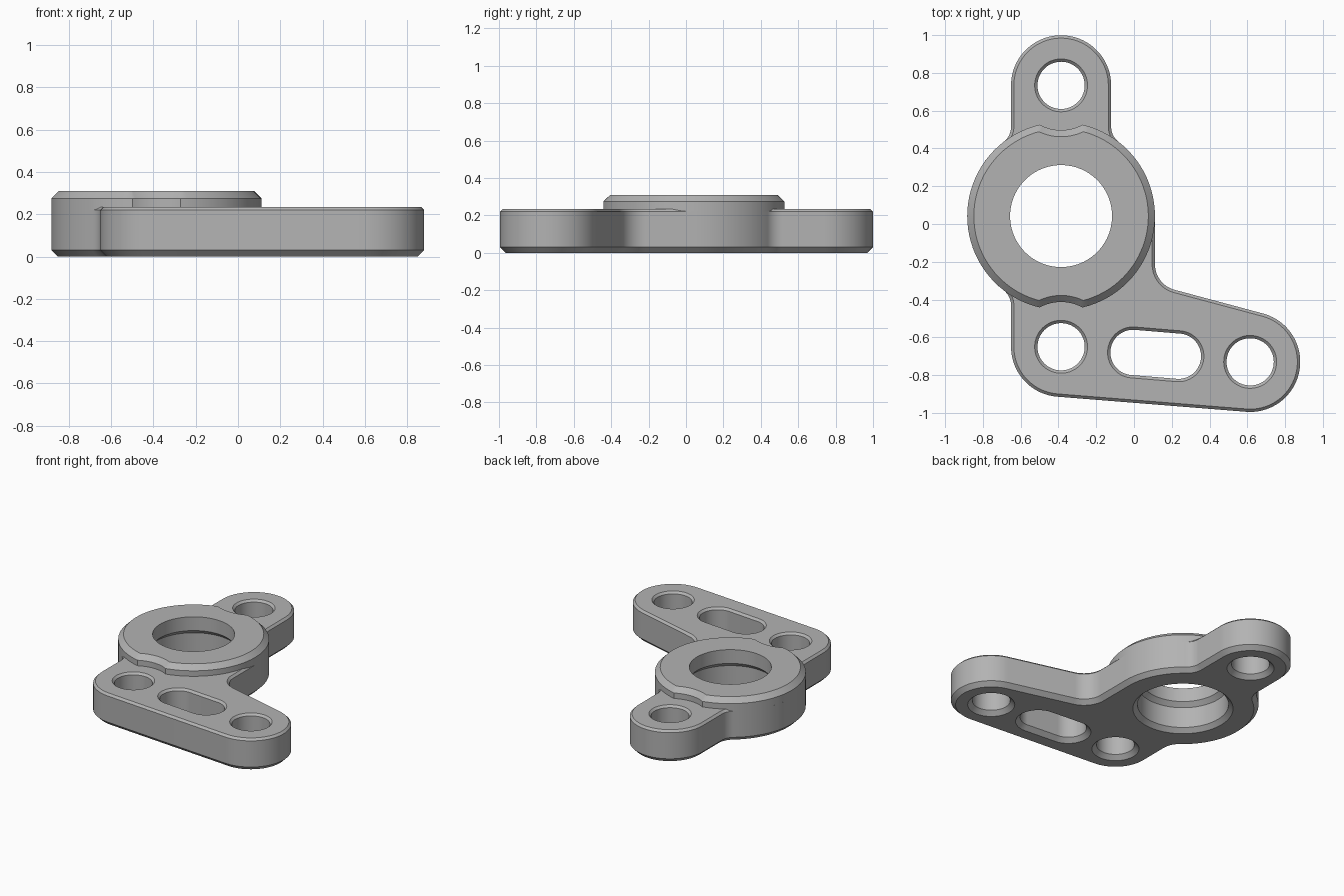
import bpy, bmesh, math
from mathutils import Vector

if "Cube" in bpy.data.objects:
    bpy.data.objects.remove(bpy.data.objects["Cube"])

grey = bpy.data.materials.new("machined_grey")
grey.diffuse_color = (0.45, 0.45, 0.45, 1)
grey.use_nodes = True
grey.node_tree.nodes["Principled BSDF"].inputs["Base Color"].default_value = grey.diffuse_color


def arc(c, r, a0, a1, step=4):
    """Points on an arc, degrees; a1 < a0 runs clockwise."""
    n = max(2, round(abs(a1 - a0) / step))
    return [Vector((c[0] + r * math.cos(math.radians(a0 + (a1 - a0) * i / n)),
                    c[1] + r * math.sin(math.radians(a0 + (a1 - a0) * i / n)))) for i in range(n + 1)]


def circle(c, r):
    return arc(c, r, 0, 360, 3.75)


def clean(pts):
    out = []
    for p in pts:
        if not out or (p - out[-1]).length > 1e-4:
            out.append(p)
    if (out[0] - out[-1]).length < 1e-4:
        out.pop()
    return out


def inset(pts, d):
    """Mitred inward offset of a counter-clockwise loop."""
    res = []
    for i, p in enumerate(pts):
        e0 = (p - pts[i - 1]).normalized()
        e1 = (pts[(i + 1) % len(pts)] - p).normalized()
        n0, n1 = Vector((-e0.y, e0.x)), Vector((-e1.y, e1.x))
        res.append(p + (n0 + n1) * (d / (1 + n0.dot(n1))))
    return res


def build(name, walls, bottom=True):
    """walls: (loop, [(inset, z), ...]) for the outline and each hole; caps close them."""
    bm = bmesh.new()
    caps = ([], [])
    for pts, layers in walls:
        pts = clean(pts)
        rings = [[bm.verts.new((p.x, p.y, z)) for p in inset(pts, d)] for d, z in layers]
        n = len(pts)
        for a, b in zip(rings, rings[1:]):
            for i in range(n):
                j = (i + 1) % n
                bm.faces.new((a[i], a[j], b[j], b[i]))
        for cap, ring in zip(caps, (rings[0], rings[-1])):
            cap += [bm.edges.get((ring[i], ring[(i + 1) % n])) for i in range(n)]
    for edges, use, nz in ((caps[0], bottom, -1), (caps[1], True, 1)):
        if use:
            bmesh.ops.triangle_fill(bm, edges=edges, use_beauty=True, normal=(0, 0, nz))
    bmesh.ops.recalc_face_normals(bm, faces=bm.faces)
    me = bpy.data.meshes.new(name)
    bm.to_mesh(me)
    bm.free()
    me.materials.append(grey)
    ob = bpy.data.objects.new(name, me)
    bpy.context.collection.objects.link(ob)
    bpy.context.view_layer.objects.active = ob
    ob.select_set(True)
    bpy.ops.object.shade_smooth_by_angle(angle=math.radians(30))
    ob.select_set(False)


# Layout
CX, CY, R = -0.386, 0.042, 0.497        # hub
D, LOBE, F = 0.692, 0.265, 0.10         # hub-to-hole distance, lobe radius, fillet
hub = (CX, CY)
top_c, low_c, right_c = (CX, CY + D), (CX, CY - D), (0.615, -0.73)
T = 0.235                               # plate thickness
fx = LOBE + F
fy = math.sqrt((R + F) ** 2 - fx ** 2)
fa = math.degrees(math.atan2(fy, fx))
tilt = math.degrees(math.atan2(right_c[1] - low_c[1], right_c[0] - low_c[0]))

# Inner corner fillet between hub side and sloping arm edge
G = 0.14
n75 = (math.cos(math.radians(75)), math.sin(math.radians(75)))
gx = CX + R + G
gy = (n75[0] * right_c[0] + n75[1] * right_c[1] + LOBE + G - n75[0] * gx) / n75[1]

# Plate outline, counter-clockwise
outline = (arc(right_c, LOBE, tilt - 90, 75)
           + arc((gx, gy), G, 255, 180)
           + arc(hub, R, 0, fa)
           + arc((CX + fx, CY + fy), F, 180 + fa, 180)
           + arc(top_c, LOBE, 0, 180)
           + arc((CX - fx, CY + fy), F, 0, -fa)
           + arc(hub, R, 180 - fa, 180 + fa)
           + arc((CX - fx, CY - fy), F, fa, 0)
           + arc(low_c, LOBE, 180, 270 + tilt))

# Slot parallel to the lower edge
slot = (arc((0.235, -0.70), 0.12, tilt - 90, tilt + 90)
        + arc((-0.005, -0.68), 0.12, tilt + 90, tilt + 270))

hole_layers = [(-0.03, 0), (0, 0.03), (0, T - 0.015), (-0.015, T)]
holes = [circle(c, 0.125) for c in (top_c, low_c, right_c)] + [slot]
bore = [(-0.06, 0), (-0.03, 0.03), (-0.03, 0.18), (0, 0.21), (0, T)]
build("base_plate",
      [(outline, [(0.03, 0), (0, 0.03), (0, T - 0.015), (0.015, T)]),
       (circle(hub, 0.27), bore)] + [(h, hole_layers) for h in holes])

# Raised hub ring, notched around the two neighbouring holes
N = 0.237
phi = math.degrees(math.acos((D * D + R * R - N * N) / (2 * D * R)))
psi = math.degrees(math.asin(R * math.sin(math.radians(phi)) / N))
ring = (arc(hub, R, -90 + phi, 90 - phi)
        + arc(top_c, N, 270 + psi, 270 - psi)
        + arc(hub, R, 90 + phi, 270 - phi)
        + arc(low_c, N, 90 + psi, 90 - psi))
build("hub_ring",
      [(ring, [(0, T - 0.015), (0, 0.275), (0.035, 0.31)]),
       (circle(hub, 0.27), [(0, T), (0, 0.31)])], bottom=False)
